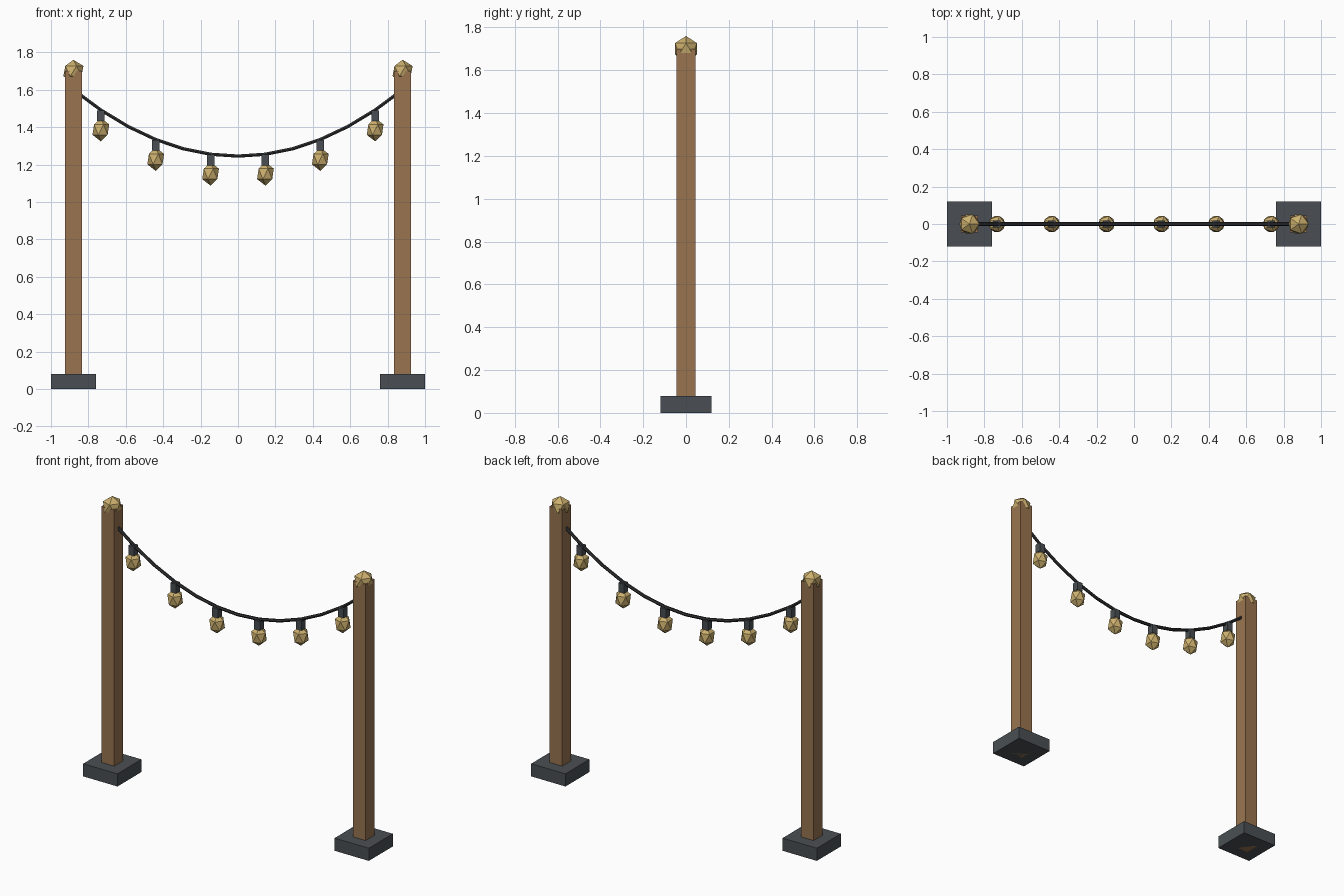
import bpy

if "Cube" in bpy.data.objects:
    bpy.data.objects.remove(bpy.data.objects["Cube"])

def material(name, rgb):
    m = bpy.data.materials.new(name)
    m.diffuse_color = (*rgb, 1)
    m.use_nodes = True
    m.node_tree.nodes["Principled BSDF"].inputs["Base Color"].default_value = m.diffuse_color
    return m

WOOD = material("wood", (0.32, 0.175, 0.08))
METAL = material("dark_metal", (0.068, 0.078, 0.087))
CABLE = material("black_cable", (0.030, 0.031, 0.034))
GLOW = material("warm_bulb", (0.60, 0.43, 0.155))

def finish(name, mat):
    ob = bpy.context.object
    ob.name = name
    ob.data.materials.append(mat)
    return ob

def box(name, mat, x, z0, z1, width):
    bpy.ops.mesh.primitive_cube_add(size=1, location=(x, 0, (z0 + z1) / 2))
    ob = finish(name, mat)
    ob.scale = (width, width, z1 - z0)

def ball(name, mat, x, z, r, stretch=1.0):
    bpy.ops.mesh.primitive_ico_sphere_add(subdivisions=1, radius=r, location=(x, 0, z))
    finish(name, mat).scale.z = stretch

POST_X, LOW, HIGH = 0.88, 1.245, 1.60

def cable_z(x):
    return LOW + (HIGH - LOW) * (x / POST_X) ** 2

# posts with footings and faceted finials
for side, name in ((-1, "left"), (1, "right")):
    x = side * POST_X
    box(name + "_footing", METAL, x, 0, 0.08, 0.24)
    box(name + "_post", WOOD, x, 0, 1.70, 0.09)
    ball(name + "_finial", GLOW, x, 1.70, 0.06)

# sagging cable in twelve straight segments
curve = bpy.data.curves.new("cable", "CURVE")
curve.dimensions = "3D"
curve.bevel_depth = 0.01
curve.bevel_resolution = 1
curve.use_fill_caps = True
spline = curve.splines.new("POLY")
spline.points.add(12)
for i, p in enumerate(spline.points):
    x = POST_X * (i - 6) / 6
    p.co = (x, 0, cable_z(x), 1)
spline.use_smooth = False
curve.materials.append(CABLE)
bpy.context.collection.objects.link(bpy.data.objects.new("cable", curve))

# hanging lamps at every second cable joint
for i in range(6):
    x = POST_X * (2 * i - 5) / 6
    z = cable_z(x)
    box(f"socket_{i + 1}", METAL, x, z - 0.06, z - 0.002, 0.04)
    ball(f"bulb_{i + 1}", GLOW, x, z - 0.105, 0.05, 1.25)
